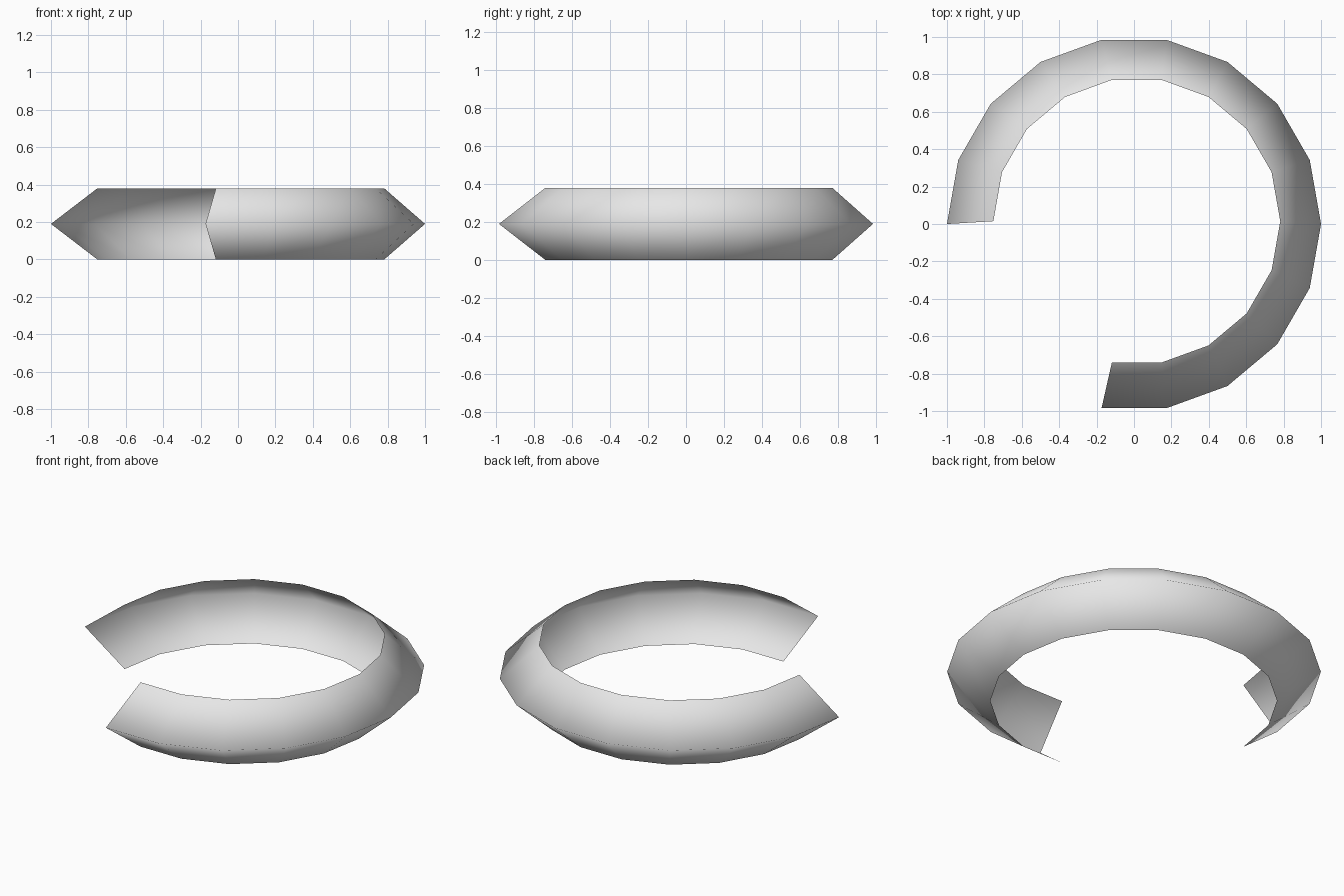
import bpy, bmesh
from math import radians
from mathutils import Matrix, Vector

cube = bpy.data.objects.get("Cube")
if cube:
    bpy.data.objects.remove(cube, do_unlink=True)

# One plain material for the whole ring
grey = bpy.data.materials.new("light grey")
grey.use_nodes = True
color = (0.8, 0.8, 0.8, 1)
grey.diffuse_color = color
grey.node_tree.nodes["Principled BSDF"].inputs["Base Color"].default_value = color

# Open V profile: lower lip, outer ridge, upper lip (radius, height)
LIP_RADIUS, HEIGHT = 0.767, 0.38
LIP_SHIFT = Vector((0.015, 0.015, 0))
profile = [(LIP_RADIUS, 0), (1.0, HEIGHT / 2), (LIP_RADIUS, HEIGHT)]
STEP, START, SEGMENTS = 20, -100, 14

# Sweep the profile around the arc, lips slightly off centre
bm = bmesh.new()
rows = []
for i in range(SEGMENTS + 1):
    turn = Matrix.Rotation(radians(START + STEP * i), 4, "Z")
    row = []
    for radius, z in profile:
        shift = LIP_SHIFT if radius < 1 else Vector()
        row.append(bm.verts.new(turn @ Vector((radius, 0, z)) + shift))
    rows.append(row)
for a, b in zip(rows, rows[1:]):
    for j in range(len(profile) - 1):
        bm.faces.new((a[j], b[j], b[j + 1], a[j + 1])).smooth = True

mesh = bpy.data.meshes.new("open_ring")
bm.to_mesh(mesh)
bm.free()
mesh.materials.append(grey)
ring = bpy.data.objects.new("open_ring", mesh)
bpy.context.collection.objects.link(ring)
